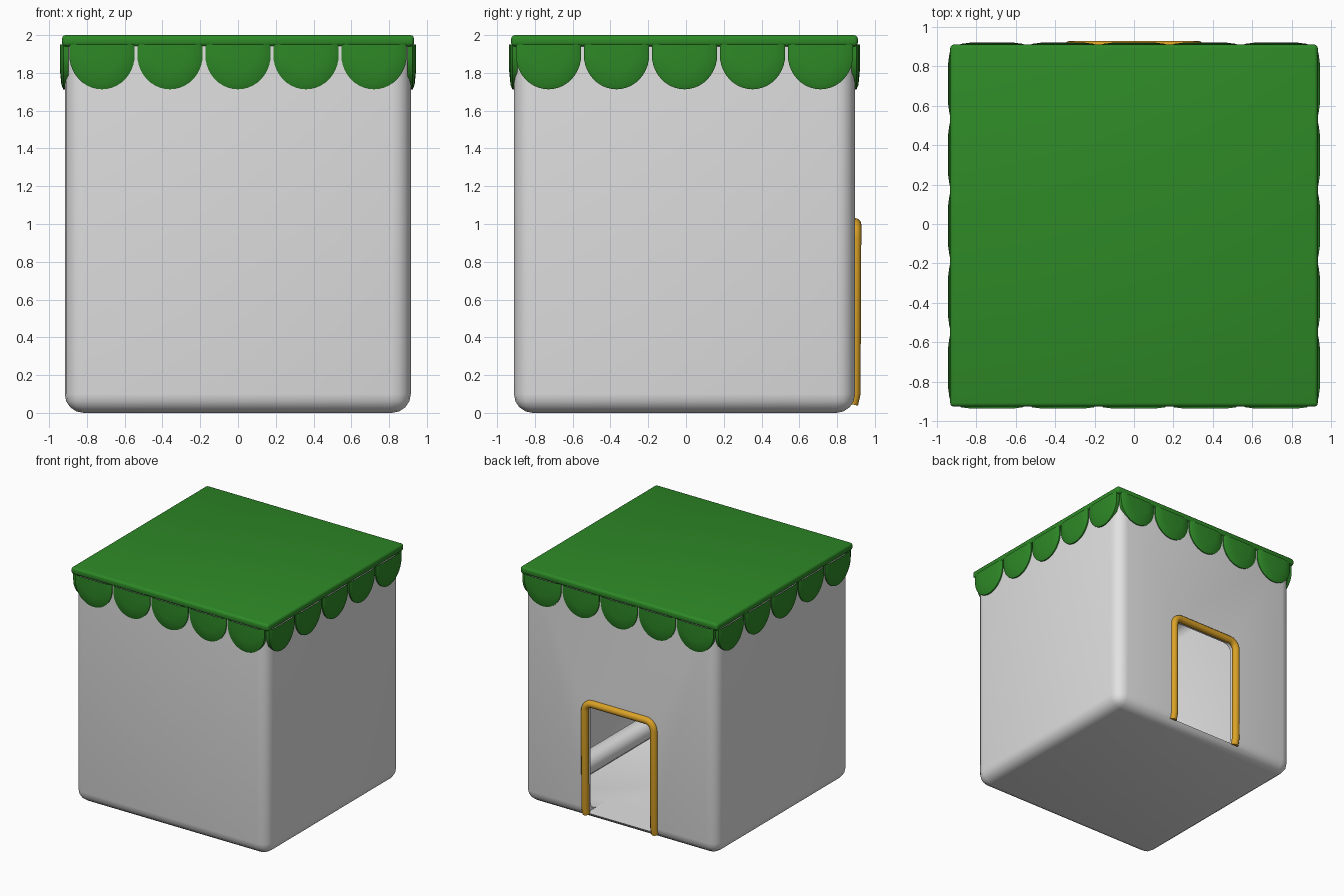
import bpy, bmesh, math
from mathutils import Vector, Matrix

if "Cube" in bpy.data.objects:
    bpy.data.objects.remove(bpy.data.objects["Cube"])

CY = -0.008  # house centre in y


def material(name, rgb):
    m = bpy.data.materials.new(name)
    m.diffuse_color = (*rgb, 1)
    m.use_nodes = True
    m.node_tree.nodes["Principled BSDF"].inputs["Base Color"].default_value = m.diffuse_color
    return m


WHITE = material("off_white", (0.76, 0.76, 0.76))
GREEN = material("leaf_green", (0.027, 0.25, 0.02))
GOLD = material("golden_orange", (0.70, 0.36, 0.02))


def finish(name, bm, mat, angle=40):
    bmesh.ops.recalc_face_normals(bm, faces=bm.faces)
    me = bpy.data.meshes.new(name)
    bm.to_mesh(me)
    bm.free()
    ob = bpy.data.objects.new(name, me)
    bpy.context.collection.objects.link(ob)
    me.materials.append(mat)
    smooth(ob, angle)
    return ob


def smooth(ob, angle=40):
    bpy.ops.object.select_all(action='DESELECT')
    ob.select_set(True)
    bpy.context.view_layer.objects.active = ob
    bpy.ops.object.shade_smooth_by_angle(angle=math.radians(angle))


def box(name, lo, hi, bevel, mat, segs=3, pick=lambda e: True):
    """Box between two corners with the picked edges rounded."""
    bm = bmesh.new()
    bmesh.ops.create_cube(bm, size=1)
    for v in bm.verts:
        v.co = Vector([l if c < 0 else h for c, l, h in zip(v.co, lo, hi)])
    edges = [e for e in bm.edges if pick(e)]
    bmesh.ops.bevel(bm, geom=edges, offset=bevel, segments=segs,
                    affect='EDGES', profile=0.5)
    return finish(name, bm, mat)


def cut(ob, cutter):
    mod = ob.modifiers.new("cut", 'BOOLEAN')
    mod.operation, mod.solver, mod.object = 'DIFFERENCE', 'EXACT', cutter
    bpy.context.view_layer.objects.active = ob
    bpy.ops.object.modifier_apply(modifier="cut")
    bpy.data.objects.remove(cutter)


def tube(name, pts, radius, mat, sides=4):
    cu = bpy.data.curves.new(name, 'CURVE')
    cu.dimensions = '3D'
    cu.bevel_depth, cu.bevel_resolution, cu.use_fill_caps = radius, sides, True
    sp = cu.splines.new('POLY')
    sp.points.add(len(pts) - 1)
    for p, co in zip(sp.points, pts):
        p.co = (*co, 1)
    ob = bpy.data.objects.new(name, cu)
    bpy.context.collection.objects.link(ob)
    cu.materials.append(mat)
    bpy.ops.object.select_all(action='DESELECT')
    ob.select_set(True)
    bpy.context.view_layer.objects.active = ob
    bpy.ops.object.convert(target='MESH')
    smooth(bpy.context.view_layer.objects.active, 50)


# Hollow house body with a doorway in the back
walls = box("walls", (-0.917, CY - 0.903, 0.0), (0.915, CY + 0.903, 1.96), 0.10, WHITE, 4,
            lambda e: any(v.co.z < 1 for v in e.verts))
cut(walls, box("cavity", (-0.85, CY - 0.84, 0.05), (0.85, CY + 0.84, 1.90), 0.08, WHITE))
cut(walls, box("doorway", (-0.32, 0.6, 0.05), (0.32, 1.1, 1.0), 0.07, WHITE, 4,
               lambda e: abs(e.verts[0].co.y - e.verts[1].co.y) > 0.1
               and e.verts[0].co.z > 0.5))
smooth(walls, 40)

# Padded roll around the inside floor
tube("inner_roll", [(-0.75, 0.75, 0.12), (-0.75, -0.6, 0.12), (-0.70, -0.7, 0.12),
                    (0.70, -0.7, 0.12), (0.75, -0.6, 0.12), (0.75, 0.75, 0.12)], 0.09, WHITE)

# Golden door trim following the wall and its rounded foot
half = [(0.325, 0.88, 0.045), (0.325, 0.893, 0.10)]
half += [(0.255 + 0.07 * math.cos(a), 0.897, 0.93 + 0.07 * math.sin(a))
         for a in [math.radians(18 * i) for i in range(6)]]
tube("door_trim", half + [(-x, y, z) for x, y, z in reversed(half)], 0.031, GOLD)

# Flat roof slab
box("roof", (-0.932, CY - 0.918, 1.94), (0.932, CY + 0.918, 2.0), 0.02, GREEN)


# Scalloped valance: five domed flaps on each side
def flap(bm, mat):
    n, w = 20, 0.173
    outline = [(w, 1.95)]
    outline += [(w * math.cos(math.pi * i / n), 1.895 - 0.182 * math.sin(math.pi * i / n))
                for i in range(n + 1)]
    outline += [(-w, 1.95)]
    rings = []
    for scale, out in ((1, -0.02), (1, 0.008), (0.9, 0.018), (0.6, 0.025)):
        rings.append([bm.verts.new(mat @ Vector((u * scale, -out, 1.95 - (1.95 - z) * scale)))
                      for u, z in outline])
    m = len(outline)
    for a, b in zip(rings, rings[1:]):
        for i in range(m - 1):
            bm.faces.new((a[i], a[i + 1], b[i + 1], b[i]))
    bm.faces.new(rings[-1])
    bm.faces.new(rings[0][::-1])


for side, name in enumerate(("front", "right", "back", "left")):
    dist = 0.903 if side % 2 == 0 else 0.917
    bm = bmesh.new()
    for k in range(-2, 3):
        flap(bm, Matrix.Translation((0, CY, 0)) @ Matrix.Rotation(side * math.pi / 2, 4, 'Z')
             @ Matrix.Translation((k * 0.36, -dist, 0)))
    finish(name + "_scallops", bm, GREEN, 50)
